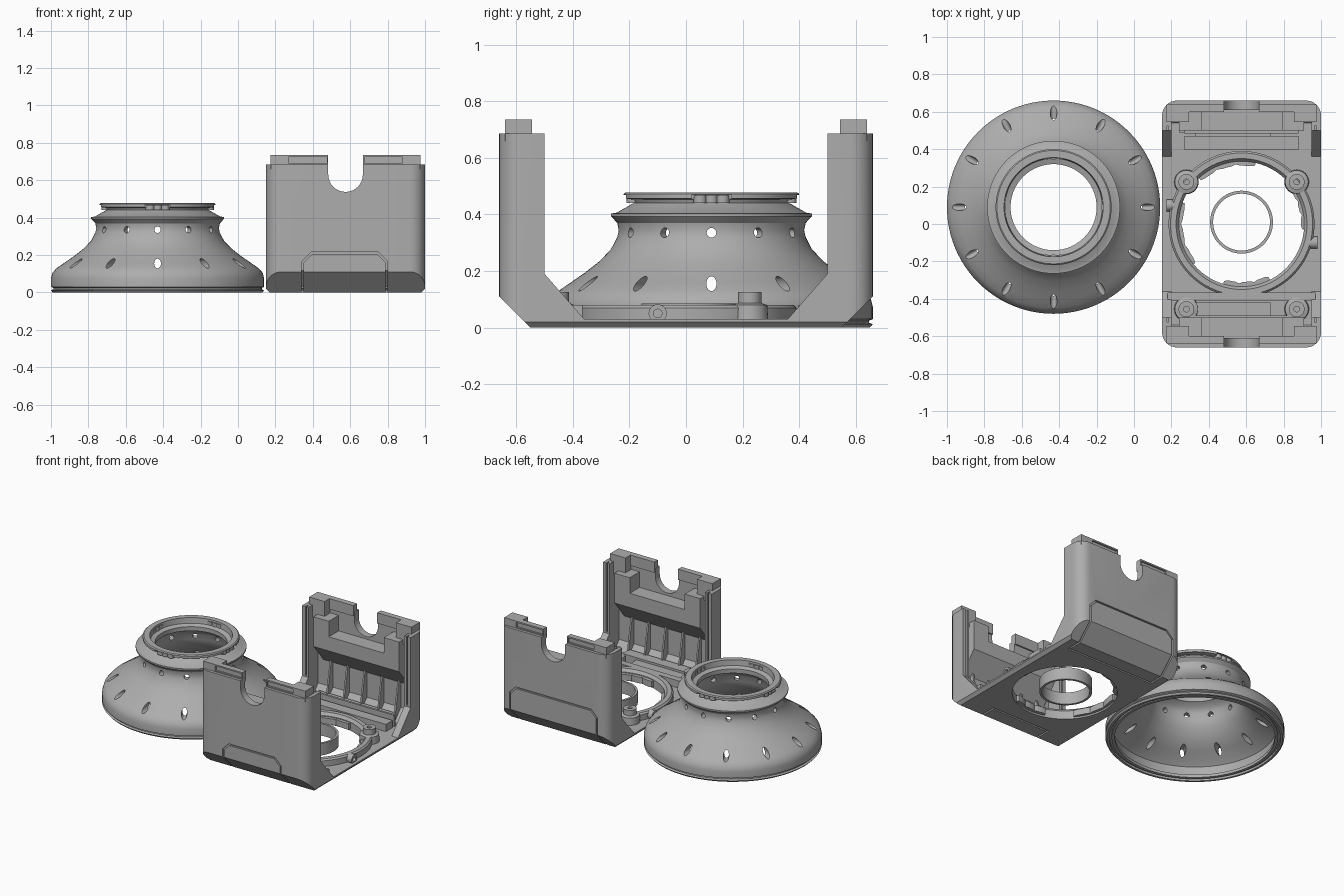
import bpy, bmesh
from math import pi, cos, sin
from mathutils import Matrix, Vector

if "Cube" in bpy.data.objects:
    bpy.data.objects.remove(bpy.data.objects["Cube"])

grey = bpy.data.materials.new("plain grey")
grey.use_nodes = True
colour = (0.42, 0.42, 0.42, 1)
grey.diffuse_color = colour
grey.node_tree.nodes["Principled BSDF"].inputs["Base Color"].default_value = colour

CX = 0.575            # middle of the cradle in x
SKIRT = Vector((-0.43, 0.09, 0))


def finish(name, bm):
    bmesh.ops.recalc_face_normals(bm, faces=bm.faces)
    mesh = bpy.data.meshes.new(name)
    bm.to_mesh(mesh)
    bm.free()
    mesh.materials.append(grey)
    ob = bpy.data.objects.new(name, mesh)
    bpy.context.collection.objects.link(ob)
    return ob


def add_prism(bm, pts, axis, lo, hi):
    """Extrude a flat outline along x, y or z."""
    place = {"x": lambda a, b, h: (h, a, b),
             "y": lambda a, b, h: (a, h, b),
             "z": lambda a, b, h: (a, b, h)}[axis]
    low = [bm.verts.new(place(a, b, lo)) for a, b in pts]
    top = [bm.verts.new(place(a, b, hi)) for a, b in pts]
    bm.faces.new(low)
    bm.faces.new(top)
    for i in range(len(pts)):
        j = (i + 1) % len(pts)
        bm.faces.new((low[i], low[j], top[j], top[i]))


def prism(name, pts, axis, lo, hi):
    bm = bmesh.new()
    add_prism(bm, pts, axis, lo, hi)
    return finish(name, bm)


def box(name, x0, x1, y0, y1, z0, z1):
    y0, y1 = sorted((y0, y1))
    return prism(name, [(x0, y0), (x1, y0), (x1, y1), (x0, y1)], "z", z0, z1)


def lathe(name, profile, centre, n=96):
    """Spin a closed (radius, height) outline about z."""
    bm = bmesh.new()
    rings = [[bm.verts.new((r * cos(2 * pi * k / n), r * sin(2 * pi * k / n), z))
              for r, z in profile] for k in range(n)]
    m = len(profile)
    for k in range(n):
        a, b = rings[k], rings[(k + 1) % n]
        for i in range(m):
            j = (i + 1) % m
            bm.faces.new((a[i], b[i], b[j], a[j]))
    ob = finish(name, bm)
    ob.location = centre
    return ob


def tube(name, r0, r1, z0, z1, centre, n=96):
    return lathe(name, [(r0, z0), (r1, z0), (r1, z1), (r0, z1)], centre, n)


def carve(ob, cutter, op="DIFFERENCE"):
    cutter.hide_render = True
    bpy.context.view_layer.objects.active = ob
    mod = ob.modifiers.new("carve", "BOOLEAN")
    mod.operation, mod.solver, mod.object = op, "EXACT", cutter
    bpy.ops.object.modifier_apply(modifier=mod.name)
    bpy.data.objects.remove(cutter)


def disc(cx, cy, rx, ry, n=32):
    return [(cx + rx * cos(2 * pi * k / n), cy + ry * sin(2 * pi * k / n)) for k in range(n)]


# Bell-shaped skirt
outer = [(.545, 0), (.56, 0), (.57, .012), (.557, .017), (.557, .024), (.57, .03), (.57, .075),
         (.562, .105), (.54, .13), (.50, .158), (.45, .192), (.395, .235), (.355, .277),
         (.333, .32), (.328, .345), (.333, .37), (.355, .393), (.355, .403), (.335, .406),
         (.275, .44), (.28, .452), (.31, .456), (.31, .472), (.303, .478)]
inner = [(.265, .478), (.26, .44), (.23, .43), (.23, .40), (.27, .38), (.292, .35), (.297, .31),
         (.32, .26), (.37, .2), (.43, .155), (.49, .12), (.525, .09), (.53, .03), (.51, .025),
         (.51, .005), (.53, .005), (.53, .015), (.545, .015)]
skirt = lathe("bell_skirt", outer + inner, SKIRT)

# Rings of round holes and slots through the skirt wall
for z, rx, rz, near in ((.335, .017, .017, .22), (.155, .018, .026, .38)):
    bm = bmesh.new()
    for k in range(12):
        part = bmesh.new()
        add_prism(part, disc(0, z, rx, rz, 20), "y", near, .62)
        part.transform(Matrix.Rotation(k * pi / 6, 4, "Z"))
        tmp = bpy.data.meshes.new("tmp")
        part.to_mesh(tmp)
        part.free()
        bm.from_mesh(tmp)
        bpy.data.meshes.remove(tmp)
    holes = finish("hole_cutter", bm)
    holes.location = SKIRT
    carve(skirt, holes)

# Notches in the collar, each with three small scallops
for k in range(4):
    turn = Matrix.Translation(SKIRT) @ Matrix.Rotation(k * pi / 2, 4, "Z")
    notch = box("notch_cutter", -.07, .07, .287, .34, .446, .468)
    notch.matrix_world = turn
    bpy.context.view_layer.update()
    carve(skirt, notch)
    for i in (-1, 0, 1):
        scallop = prism("collar_scallop", disc(i * .04, .277, .024, .024, 20), "z", .44, .466)
        scallop.matrix_world = turn

# Cradle body: floor with an upright wall at each end
half = [(.55, 0), (.66, .11), (.66, .685), (.50, .685), (.50, .19), (.36, .03)]
side = half + [(-y, z) for y, z in reversed(half)]
body = prism("cradle_body", side, "x", .1, 1.05)
plan = []
for sx, sy, start in ((1, 1, 0), (-1, 1, 1), (-1, -1, 2), (1, -1, 3)):
    for k in range(9):
        a = (start + k / 8) * pi / 2
        plan.append((CX + sx * .345 + .08 * cos(a), sy * .58 + .08 * sin(a)))
carve(body, prism("plan_cutter", plan, "z", -.1, .9), "INTERSECT")
carve(body, prism("edge_cutter", [(.17, 0), (.98, 0), (1.01, .03), (1.01, .9), (.14, .9), (.14, .03)],
                  "y", -.8, .8), "INTERSECT")
carve(body, prism("opening_cutter", disc(CX, 0, .335, .335, 96), "z", -.1, .3))

for s in (-1, 1):
    # Hollow inside of the wall
    carve(body, prism("pocket_cutter", [(s * y, z) for y, z in
                      ((.34, .029), (.54, .029), (.61, .11), (.61, .8), (.34, .8))], "x", .20, .95))
    # Rounded cable notch in the top edge
    arch = [(CX + .0925 * cos(a * pi / 16), .63 + .0925 * sin(a * pi / 16)) for a in range(-16, 1)]
    y0, y1 = sorted((s * .45, s * .8))
    carve(body, prism("cable_cutter", arch + [(CX + .0925, .9), (CX - .0925, .9)], "y", y0, y1))
    # Vertical grooves in the wall ends
    for x in (.176, .966):
        carve(body, box("groove_cutter", x, x + .009, s * .48, s * .525, .2, .8))

    # Outlined panel on the outer face, continued under the chamfer and floor
    x0, x1, t = (.34, .80, .215) if s < 0 else (.23, .92, .28)
    w, d = .011, .648
    rim = [(x0, .112), (x0, t - .05), (x0 + .05, t), (x1 - .05, t), (x1, t - .05), (x1, .112)]
    rim += [(x1 - w, .112), (x1 - w, t - .055), (x1 - .055, t - w),
            (x0 + .055, t - w), (x0 + w, t - .055), (x0 + w, .112)]
    y0, y1 = sorted((s * d, s * .7))
    carve(body, prism("panel_cutter", rim, "y", y0, y1))
    leg = [(s * y, z) for y, z in ((.67, .118), (d, .118), (.545, .01), (.45, .01), (.45, -.02), (.56, -.02))]
    for x in (x0, x1 - w):
        carve(body, prism("leg_cutter", leg, "x", x, x + w))
    carve(body, box("cross_cutter", x0, x1, s * .44, s * .452, -.02, .01))

    # Locating lugs along the top edge
    for a, b, c in ((.175, .482, 1), (.668, .975, -1)):
        lug = box("top_lug", a, b, s * .60, s * .64, .66, .735)
        r0, r1 = (.27, .475) if c > 0 else (.675, .88)
        carve(lug, box("slot_cutter", r0, r1, s * .628, s * .7, .692, .725))
        ends = (a, a + .12) if c > 0 else (b - .12, b)
        box("top_lug_return", ends[0], ends[1], s * .545, s * .605, .60, .735)

    # Stepped inner block with an overhanging underside
    def ledge(name, xa, xb, top):
        prism(name, [(s * y, z) for y, z in ((.615, .28), (.50, .42), (.50, top), (.615, top))], "x", xa, xb)
    ledge("wall_block_centre", .36, .79, .52)
    ledge("wall_block_left", .79, .91, .63)
    ledge("wall_block_right", .24, .36, .63)

    # Stiffening ribs below the block
    for x in (.31, .44, .575, .71, .84):
        prism("wall_rib", [(s * y, z) for y, z in ((.615, .32), (.59, .30), (.54, .03), (.615, .1))],
              "x", x - .006, x + .006)

    # Guide plates on the floor beside the wall
    box("floor_plate", .33, .73, s * .42, s * .56, .02, .07)
    box("floor_plate_wide", .24, .84, s * .49, s * .565, .02, .085)

# Floor bars
box("front_floor_bar", .18, .97, -.41, -.365, .02, .08)
box("back_floor_bar", .27, .88, .395, .47, .02, .08)
box("back_floor_strip", .27, .88, .485, .5, .02, .11)

# Raised rim round the opening, with inward locking tabs
lathe("opening_rim", [(.335, .005), (.335, .06), (.35, .08), (.38, .08), (.39, .07), (.39, .02)], (CX, 0, 0))
for mid, spread, r in ((15, 20, .318), (105, 28, .312), (190, 30, .315), (275, 22, .31)):
    arc = [(mid + spread * k / 6) * pi / 180 for k in range(-6, 7)]
    tab = [(CX + .345 * cos(a), .345 * sin(a)) for a in arc]
    tab += [(CX + (r + .008 * (i % 4 == 0)) * cos(a), (r + .008 * (i % 4 == 0)) * sin(a))
            for i, a in enumerate(reversed(arc))]
    prism("locking_tab", tab, "z", .012, .055)

# Loose centre ring
tube("centre_ring", .152, .168, 0, .085, (CX, .01, 0))

# Screw bosses
for x in (.28, .87):
    for y in (.225, -.455):
        tube("screw_boss", .015, .042, .02, .125, (x, y, 0), 32)
        lathe("boss_foot", [(.03, .02), (.066, .02), (.062, .08), (.03, .09)], (x, y, 0), 32)

# Side sockets
for x, y in ((.935, -.10), (.175, .10)):
    socket = tube("side_socket", .015, .032, 0, .045, (x, y, .05), 32)
    socket.rotation_euler = (0, pi / 2, 0)

# Smooth the curved surfaces and keep the edges crisp
for ob in bpy.context.scene.objects:
    if ob.type == "MESH":
        bpy.ops.object.select_all(action="DESELECT")
        ob.select_set(True)
        bpy.context.view_layer.objects.active = ob
        bpy.ops.object.shade_smooth_by_angle(angle=pi / 6)
